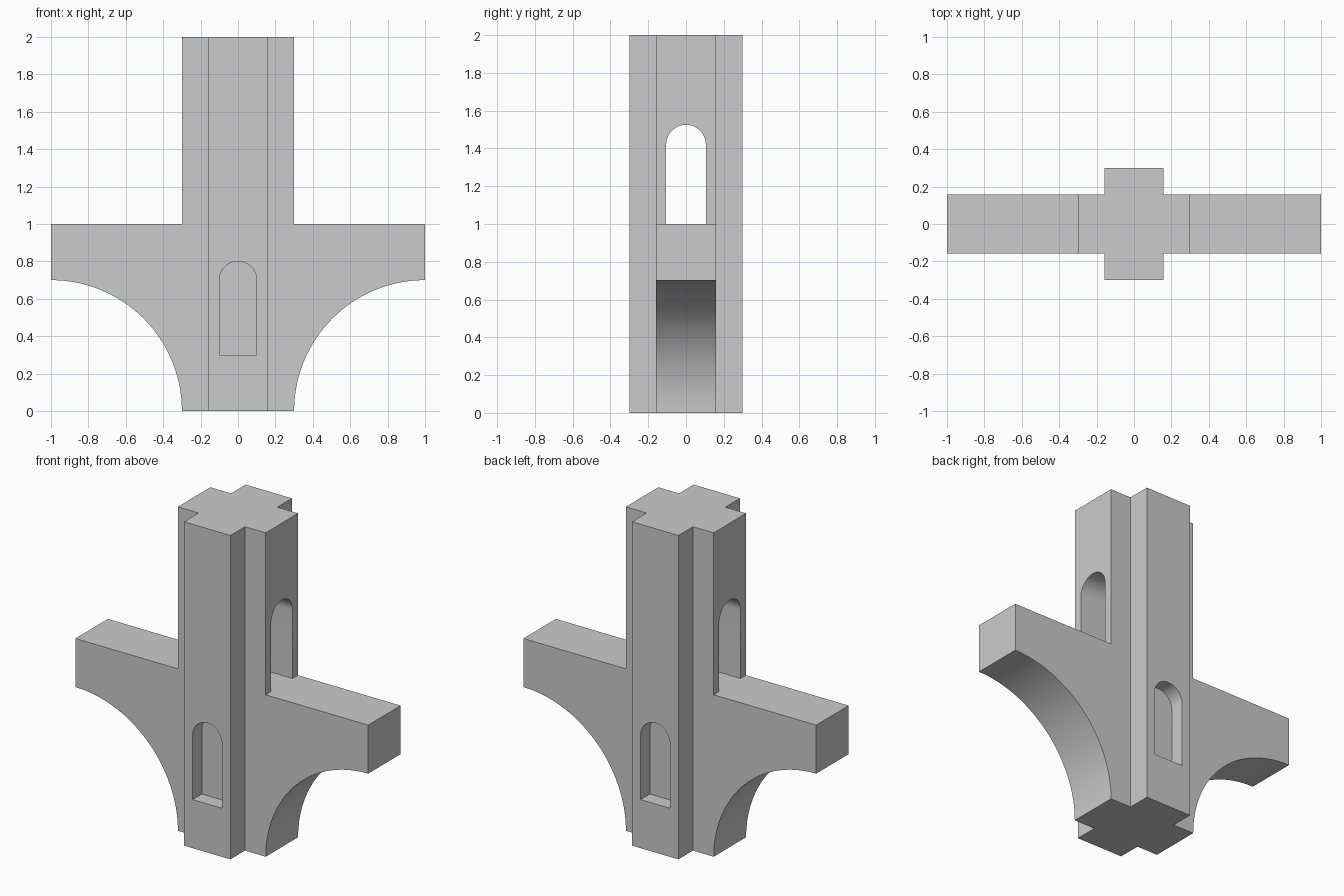
import bpy, bmesh
from math import sin, cos, pi, radians
from mathutils import Matrix

if "Cube" in bpy.data.objects:
    bpy.data.objects.remove(bpy.data.objects["Cube"])

ARM, HALF = 0.30, 0.158   # pillar reach and half thickness of the cross arms


def prism(name, profile, y0, y1, turn=0.0):
    """Extrude an (x, z) outline from y0 to y1, then turn it about z."""
    bm = bmesh.new()
    face = bm.faces.new([bm.verts.new((x, y0, z)) for x, z in profile])
    grown = bmesh.ops.extrude_face_region(bm, geom=[face])["geom"]
    verts = [g for g in grown if isinstance(g, bmesh.types.BMVert)]
    bmesh.ops.translate(bm, verts=verts, vec=(0, y1 - y0, 0))
    bmesh.ops.recalc_face_normals(bm, faces=bm.faces)
    bm.transform(Matrix.Rotation(turn, 4, 'Z'))
    mesh = bpy.data.meshes.new(name)
    bm.to_mesh(mesh)
    bm.free()
    obj = bpy.data.objects.new(name, mesh)
    bpy.context.collection.objects.link(obj)
    return obj


def arch(r, bottom, top, n=24):
    """Round-headed window outline."""
    head = [(r * cos(pi * i / n), top - r + r * sin(pi * i / n)) for i in range(n + 1)]
    return [(-r, bottom), (r, bottom)] + head


def combine(target, other, operation):
    bpy.context.view_layer.objects.active = target
    mod = target.modifiers.new(operation, 'BOOLEAN')
    mod.operation, mod.solver, mod.object = operation, 'EXACT', other
    bpy.ops.object.modifier_apply(modifier=mod.name)
    bpy.data.objects.remove(other, do_unlink=True)


# Side arms: upright with two brackets hollowed by quarter circles
N = 32
curve = [(1 - 0.7 * cos(pi / 2 * i / N), 0.7 * sin(pi / 2 * i / N)) for i in range(N + 1)]
right = curve + [(1, 1), (ARM, 1), (ARM, 2)]
pillar = prism("bracketed_pillar", right + [(-x, z) for x, z in reversed(right)], -HALF, HALF)

# Front and back arms of the cross-shaped pillar
combine(pillar, prism("cross_arm", [(-HALF, 0), (HALF, 0), (HALF, 2), (-HALF, 2)], -ARM, ARM), 'UNION')

# Upper window runs right through along x
combine(pillar, prism("upper_window", arch(0.105, 1.0, 1.525), -0.4, 0.4, pi / 2), 'DIFFERENCE')

# Lower blind niches on front and back
for turn in (0, pi):
    combine(pillar, prism("niche", arch(0.10, 0.30, 0.80), -0.4, -0.21, turn), 'DIFFERENCE')

# Smooth curves, crisp edges
pillar.select_set(True)
bpy.context.view_layer.objects.active = pillar
bpy.ops.object.shade_smooth_by_angle(angle=radians(30))
